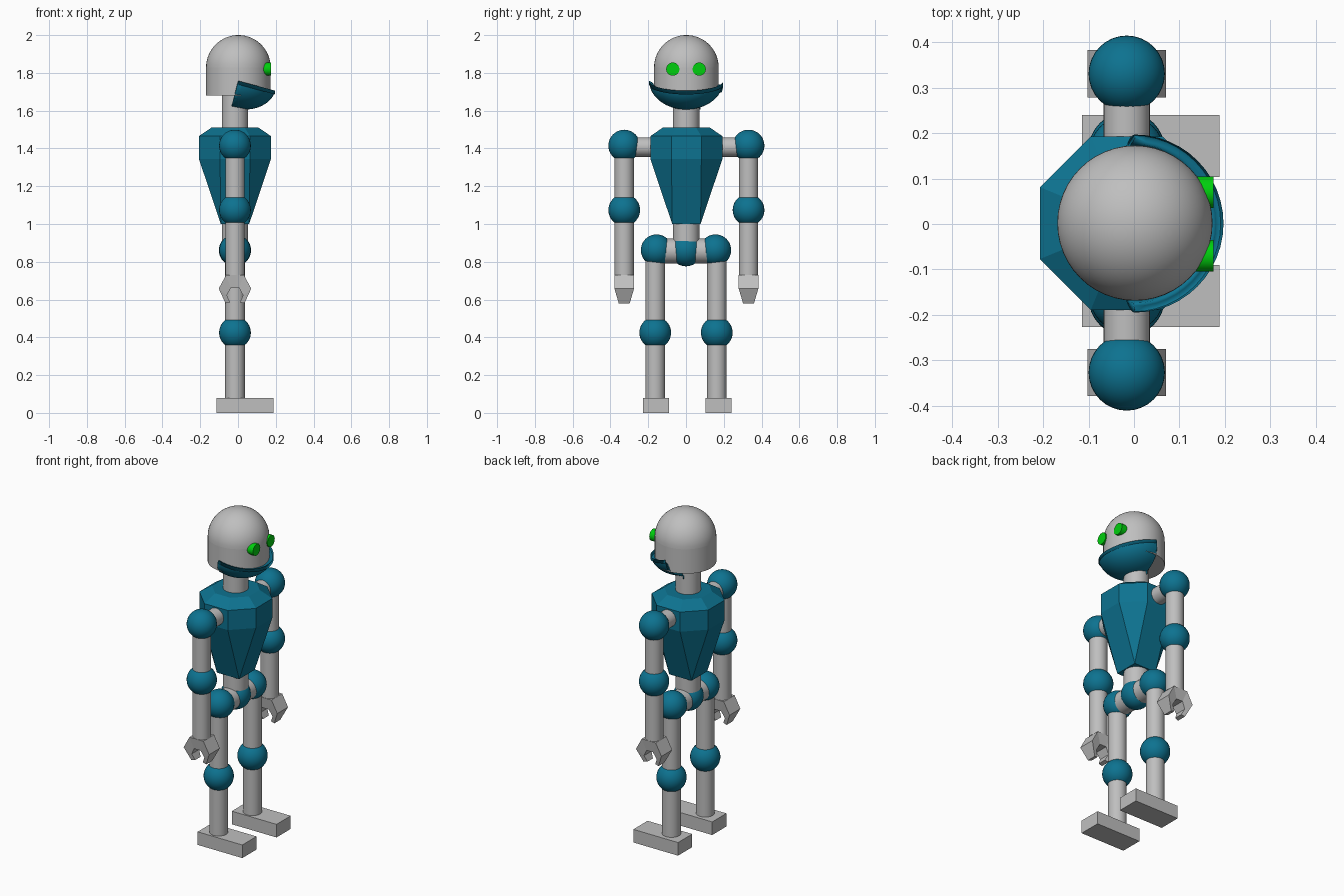
import bpy, bmesh, math
from mathutils import Matrix, Vector

if "Cube" in bpy.data.objects:
    bpy.data.objects.remove(bpy.data.objects["Cube"])


def material(name, rgb):
    m = bpy.data.materials.new(name)
    m.diffuse_color = (*rgb, 1)
    m.use_nodes = True
    m.node_tree.nodes["Principled BSDF"].inputs["Base Color"].default_value = m.diffuse_color
    return m


GREY = material("light grey", (0.52, 0.52, 0.52))
TEAL = material("teal", (0.004, 0.17, 0.28))
GREEN = material("bright green", (0.0, 0.62, 0.004))
CX = -0.016  # body axis in x


def finish(bm, name, mat, smooth=True):
    bmesh.ops.recalc_face_normals(bm, faces=bm.faces[:])
    me = bpy.data.meshes.new(name)
    bm.to_mesh(me)
    bm.free()
    me.materials.append(mat)
    if smooth:
        me.shade_smooth()
        me.set_sharp_from_angle(angle=math.radians(35))
    ob = bpy.data.objects.new(name, me)
    bpy.context.collection.objects.link(ob)
    return ob


def ball(name, loc, r, mat=TEAL):
    bm = bmesh.new()
    bmesh.ops.create_uvsphere(bm, u_segments=32, v_segments=20, radius=r,
                              matrix=Matrix.Translation(loc))
    return finish(bm, name, mat)


def rod(name, a, b, r, mat=GREY):
    a, b = Vector(a), Vector(b)
    d = b - a
    m = Matrix.Translation((a + b) / 2) @ d.to_track_quat('Z', 'Y').to_matrix().to_4x4()
    bm = bmesh.new()
    bmesh.ops.create_cone(bm, cap_ends=True, segments=32, radius1=r, radius2=r,
                          depth=d.length, matrix=m)
    return finish(bm, name, mat)


def cut(bm, normal):
    bmesh.ops.bisect_plane(bm, geom=bm.verts[:] + bm.edges[:] + bm.faces[:],
                           plane_co=(0, 0, 0), plane_no=normal, clear_outer=True)


# Head: dome with a short straight skirt
bm = bmesh.new()
bmesh.ops.create_uvsphere(bm, u_segments=48, v_segments=32, radius=0.171)
cut(bm, (0, 0, -1))
rim = [e for e in bm.edges if e.is_boundary]
ext = bmesh.ops.extrude_edge_only(bm, edges=rim)["geom"]
bmesh.ops.translate(bm, vec=(0, 0, -0.149), verts=[g for g in ext if isinstance(g, bmesh.types.BMVert)])
bmesh.ops.holes_fill(bm, edges=[e for e in bm.edges if e.is_boundary], sides=0)
bmesh.ops.translate(bm, vec=(0.002, 0.002, 1.829), verts=bm.verts[:])
finish(bm, "head", GREY)

# Jaw: tilted quarter-ellipsoid shell
bm = bmesh.new()
bmesh.ops.create_uvsphere(bm, u_segments=48, v_segments=32, radius=1)
cut(bm, (0, 0, 1))
cut(bm, (-1, 0, 0))
bmesh.ops.scale(bm, vec=(0.202, 0.196, 0.148), verts=bm.verts[:])
bmesh.ops.transform(bm, verts=bm.verts[:], matrix=Matrix.Translation((0.002, 0.001, 1.758))
                    @ Matrix.Rotation(math.radians(15), 4, 'Y'))
jaw = finish(bm, "jaw", TEAL)
# make sure the open shell faces outwards before it is thickened
if sum((p.normal.dot(p.center - Vector((0, 0, 1.757))) for p in jaw.data.polygons)) < 0:
    jaw.data.flip_normals()
shell = jaw.modifiers.new("shell", 'SOLIDIFY')
shell.thickness = 0.02
shell.offset = -1

# Neck, waist, shoulder bar and hip bar
rod("neck", (CX, 0.001, 1.48), (CX, 0.001, 1.72), 0.07)
rod("waist", (CX, 0.001, 0.88), (CX, 0.001, 1.02), 0.07)
rod("shoulder_bar", (CX, -0.33, 1.407), (CX, 0.33, 1.407), 0.051)
rod("hip_bar", (CX, -0.16, 0.857), (CX, 0.16, 0.857), 0.066)
ball("pelvis_joint", (CX, 0, 0.861), 0.085)

# Torso: octagonal chest tapering to a square bottom
bm = bmesh.new()
loops = []
for z, apothem in ((1.51, 0.125), (1.465, 0.191), (1.345, 0.191), (1.0, None)):
    ring = []
    for k in range(8):
        if apothem:
            a, r = math.radians(22.5 + 45 * k), apothem / math.cos(math.pi / 8)
        else:
            a, r = math.radians(45 + 90 * (k // 2)), 0.075 * math.sqrt(2)
        ring.append(bm.verts.new((CX + r * math.cos(a), 0.002 + r * math.sin(a), z)))
    loops.append(ring)
for up, low in zip(loops, loops[1:]):
    for k in range(8):
        n = (k + 1) % 8
        bm.faces.new((up[k], up[n], low[n], low[k]))
bm.faces.new(loops[0])
bm.faces.new(loops[3])
bmesh.ops.remove_doubles(bm, verts=bm.verts[:], dist=0.0005)
finish(bm, "torso", TEAL, smooth=False)


# Claw hand: (x, z, half width in y), outer outline then inner opening
HALF = [((0.047, 0.73, 0.052), (0.022, 0.662, 0.042)),
        ((0.086, 0.658, 0.052), (0.043, 0.622, 0.036)),
        ((0.05, 0.58, 0.029), (0.026, 0.586, 0.026))]


def hand(name, y0):
    bm = bmesh.new()
    pairs = [(o, i, -1) for o, i in reversed(HALF)] + [(o, i, 1) for o, i in HALF]
    rings = []
    for o, i, s in pairs:
        rings.append([bm.verts.new((CX + s * p[0], y0 + t * p[2], p[1]))
                      for p, t in ((o, -1), (o, 1), (i, 1), (i, -1))])
    for a, b in zip(rings, rings[1:]):
        for k in range(4):
            n = (k + 1) % 4
            bm.faces.new((a[k], a[n], b[n], b[k]))
    bm.faces.new(rings[0])
    bm.faces.new(rings[-1])
    finish(bm, name, GREY, smooth=False)


# Paired parts
for side, s in (("left", 1), ("right", -1)):
    rod(f"{side}_eye", (0.12, s * 0.07, 1.82), (0.175, s * 0.07, 1.82), 0.035, GREEN)
    # Arm
    ya = s * 0.329 + 0.002
    ball(f"{side}_shoulder", (CX, ya, 1.415), 0.084)
    ball(f"{side}_elbow", (CX, ya, 1.074), 0.084)
    rod(f"{side}_arm", (CX, ya, 0.729), (CX, ya, 1.41), 0.051)
    hand(f"{side}_hand", ya)
    # Leg
    yl = s * 0.163
    ball(f"{side}_hip", (CX, s * 0.156, 0.862), 0.083)
    ball(f"{side}_knee", (CX, yl, 0.425), 0.084)
    rod(f"{side}_leg", (CX, yl, 0.07), (CX, yl, 0.86), 0.052)
    # Foot
    bm = bmesh.new()
    bmesh.ops.create_cube(bm, size=1)
    bmesh.ops.scale(bm, vec=(0.302, 0.137, 0.08), verts=bm.verts[:])
    bmesh.ops.translate(bm, vec=(0.037, s * 0.165 + 0.0065, 0.04), verts=bm.verts[:])
    finish(bm, f"{side}_foot", GREY, smooth=False)
